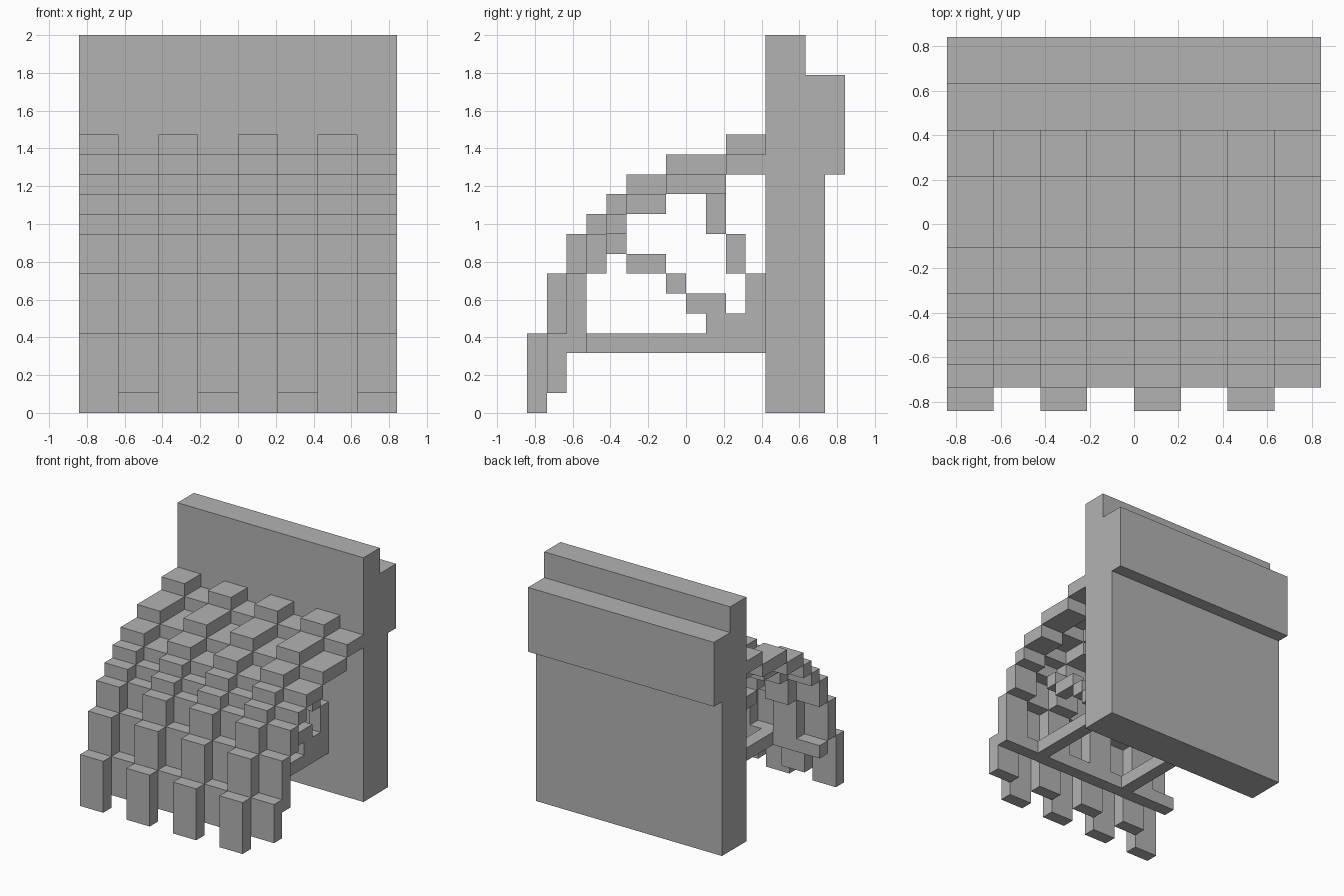
import bpy
import bmesh

cube = bpy.data.objects.get("Cube")
if cube:
    bpy.data.objects.remove(cube, do_unlink=True)

U = 2 / 19  # one block

grey = bpy.data.materials.new("plain grey")
grey.use_nodes = True
COLOUR = (0.45, 0.45, 0.45, 1)
grey.diffuse_color = COLOUR
grey.node_tree.nodes["Principled BSDF"].inputs["Base Color"].default_value = COLOUR


def extrude_side(name, x0, width, outlines):
    """Extrude side outlines (y, z in blocks) along x into one object."""
    bm = bmesh.new()
    for outline in outlines:
        face = bm.faces.new([bm.verts.new((x0 * U, y * U, z * U)) for y, z in outline])
        ext = bmesh.ops.extrude_face_region(bm, geom=[face], use_keep_orig=True)
        moved = [v for v in ext["geom"] if isinstance(v, bmesh.types.BMVert)]
        bmesh.ops.translate(bm, verts=moved, vec=(width * U, 0, 0))
    bmesh.ops.recalc_face_normals(bm, faces=bm.faces)
    mesh = bpy.data.meshes.new(name)
    bm.to_mesh(mesh)
    bm.free()
    mesh.materials.append(grey)
    obj = bpy.data.objects.new(name, mesh)
    bpy.context.collection.objects.link(obj)
    return obj


def box(y0, y1, z0, z1):
    return [(y0, z0), (y1, z0), (y1, z1), (y0, z1)]


# Wall slab with a thick band at the back
extrude_side("wall", -8, 16, [[(4, 0), (7, 0), (7, 12), (8, 12), (8, 17),
                               (6, 17), (6, 19), (4, 19)]])

# Upper steps of the awning, shared by both kinds of strip
SLOPE = [(2, 4, 13), (-1, 2, 12), (-3, -1, 11), (-4, -3, 10)]


def slope(drop):
    return [box(a, b, z - drop, z + 1 - drop) for a, b, z in SLOPE]


raised = slope(0) + [box(-5, -4, 9, 10), box(-6, -5, 7, 9),
                     box(-7, -6, 4, 7), box(-8, -7, 0, 4)]
sunken = slope(1) + [box(-5, -4, 7, 9), box(-6, -5, 4, 7), box(-7, -6, 1, 4)]

# Alternating awning strips
for i in range(4):
    extrude_side(f"raised_strip_{i + 1}", -8 + 4 * i, 2, raised)
    extrude_side(f"sunken_strip_{i + 1}", -6 + 4 * i, 2, sunken)

# Rail across the front
extrude_side("front_rail", -8, 16, [box(-6, -5, 3, 4)])

# Stepped brackets with arms back to the wall
bracket = [box(-5, 4, 3, 4), box(1, 4, 4, 5), box(0, 2, 5, 6), box(-1, 0, 6, 7),
           box(-3, -1, 7, 8), box(-4, -3, 8, 9),
           box(3, 4, 5, 7), box(2, 3, 7, 9), box(1, 2, 9, 11)]
for name, x in (("right_bracket", -4), ("left_bracket", 4)):
    extrude_side(name, x, 1, bracket)
